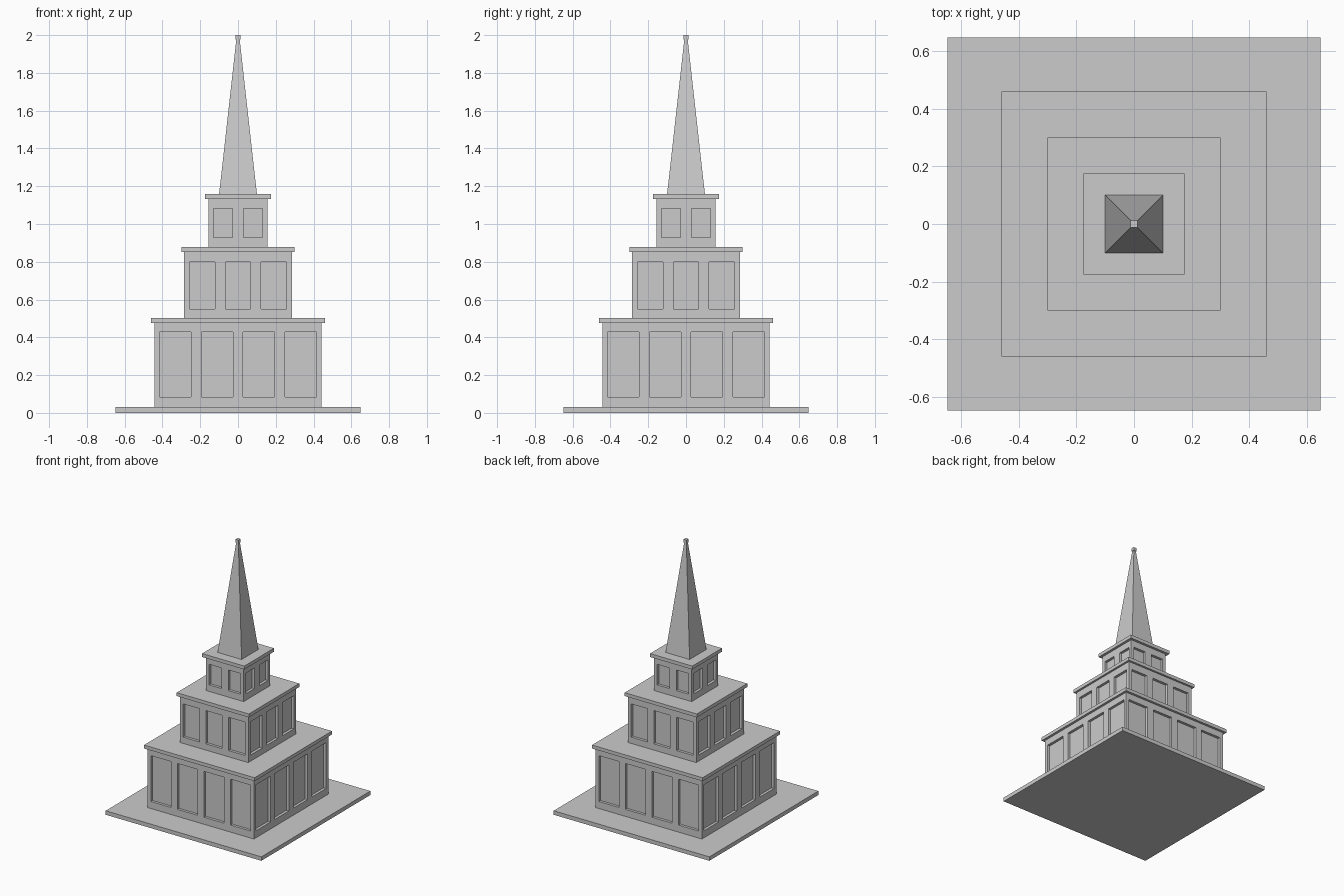
import bpy, bmesh
from mathutils import Vector

cube = bpy.data.objects.get("Cube")
if cube:
    bpy.data.objects.remove(cube, do_unlink=True)

stone = bpy.data.materials.new("grey_stone")
stone.use_nodes = True
GREY = (0.6, 0.6, 0.6, 1)
stone.diffuse_color = GREY
stone.node_tree.nodes["Principled BSDF"].inputs["Base Color"].default_value = GREY


def finish(name, bm):
    bmesh.ops.recalc_face_normals(bm, faces=bm.faces)
    mesh = bpy.data.meshes.new(name)
    bm.to_mesh(mesh)
    bm.free()
    mesh.materials.append(stone)
    obj = bpy.data.objects.new(name, mesh)
    bpy.context.collection.objects.link(obj)


def square_block(half, z0, z1, top=None):
    """Square block, tapering to a smaller top half-width if given."""
    bm = bmesh.new()
    bmesh.ops.create_cube(bm, size=2)
    for v in bm.verts:
        h = half if v.co.z < 0 or top is None else top
        v.co = Vector((v.co.x * h, v.co.y * h, z1 if v.co.z > 0 else z0))
    return bm


def slice_at(bm, axis, value):
    normal = Vector((0, 0, 0))
    normal[axis] = 1
    bmesh.ops.bisect_plane(bm, geom=bm.verts[:] + bm.edges[:] + bm.faces[:],
                           plane_co=normal * value, plane_no=normal)


def panelled_tier(name, half, z0, z1, count, pitch, width, p0, p1, depth=0.02):
    """Walls with a row of recessed panels on each of the four sides."""
    bm = square_block(half, z0, z1)
    centres = [(i - (count - 1) / 2) * pitch for i in range(count)]
    for z in (p0, p1):
        slice_at(bm, 2, z)
    for axis in (0, 1):
        for c in centres:
            slice_at(bm, axis, c - width / 2)
            slice_at(bm, axis, c + width / 2)
    panels = []
    for f in bm.faces:
        m = f.calc_center_median()
        along = m.y if abs(f.normal.x) > 0.5 else m.x
        if (abs(f.normal.z) < 0.5 and p0 < m.z < p1
                and any(abs(along - c) < width / 2 for c in centres)):
            panels.append(f)
    bmesh.ops.inset_individual(bm, faces=panels, thickness=0, depth=-depth)
    # Merge the leftover cut lines so the walls stay clean
    bmesh.ops.dissolve_limit(bm, angle_limit=0.01, verts=bm.verts, edges=bm.edges)
    finish(name, bm)


# Ground slab
finish("base_slab", square_block(0.648, 0, 0.03))

# Stepped tiers, each capped by an overhanging cornice
panelled_tier("lower_tier", 0.442, 0.03, 0.477, 4, 0.221, 0.168, 0.083, 0.428)
finish("lower_cornice", square_block(0.46, 0.477, 0.503))
panelled_tier("middle_tier", 0.285, 0.503, 0.853, 3, 0.189, 0.135, 0.55, 0.8)
finish("middle_cornice", square_block(0.3, 0.853, 0.879))
panelled_tier("upper_tier", 0.157, 0.879, 1.133, 2, 0.16, 0.101, 0.928, 1.083)
finish("upper_cornice", square_block(0.176, 1.133, 1.159))

# Spire and finial
finish("spire", square_block(0.1, 1.159, 1.976, top=0.009))
finish("finial", square_block(0.0125, 1.976, 2.0))
